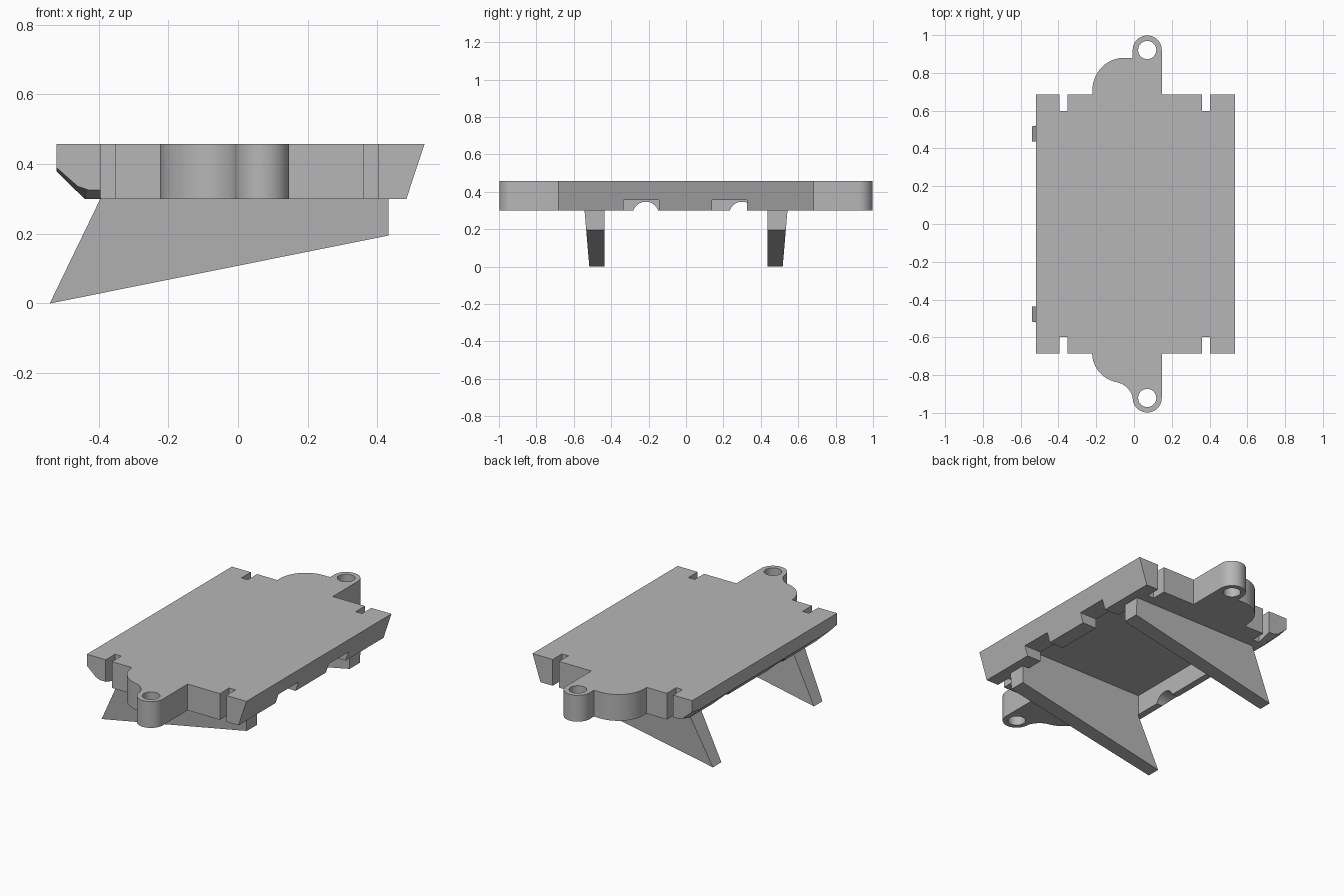
import bpy, bmesh, math
from mathutils import Vector

if "Cube" in bpy.data.objects:
    bpy.data.objects.remove(bpy.data.objects["Cube"], do_unlink=True)

gray = bpy.data.materials.new("plain gray")
gray.use_nodes = True
GRAY = (0.47, 0.47, 0.47, 1)
gray.diffuse_color = GRAY
gray.node_tree.nodes["Principled BSDF"].inputs["Base Color"].default_value = GRAY

LOW, TOP, END = 0.30, 0.457, 0.685
PLACE = {
    "x": lambda u, v, w: Vector((w, u, v)),
    "y": lambda u, v, w: Vector((u, w, v)),
    "z": lambda u, v, w: Vector((u, v, w)),
}


def prism(name, pts, axis, a, b, pts_b=None):
    """Loft an outline along an axis from a to b."""
    bm = bmesh.new()
    put = PLACE[axis]
    first = [bm.verts.new(put(u, v, a)) for u, v in pts]
    last = [bm.verts.new(put(u, v, b)) for u, v in (pts_b or pts)]
    bm.faces.new(first)
    bm.faces.new(last)
    n = len(first)
    for i in range(n):
        j = (i + 1) % n
        bm.faces.new((first[i], first[j], last[j], last[i]))
    bmesh.ops.recalc_face_normals(bm, faces=bm.faces)
    mesh = bpy.data.meshes.new(name)
    bm.to_mesh(mesh)
    bm.free()
    mesh.materials.append(gray)
    ob = bpy.data.objects.new(name, mesh)
    bpy.context.collection.objects.link(ob)
    return ob


def rect(u0, u1, v0, v1):
    return [(u0, v0), (u1, v0), (u1, v1), (u0, v1)]


def arc(cx, cy, r, start, stop, steps=24):
    angles = [math.radians(start + (stop - start) * i / steps) for i in range(steps + 1)]
    return [(cx + r * math.cos(t), cy + r * math.sin(t)) for t in angles]


def cut(target, cutter):
    bpy.context.view_layer.objects.active = target
    mod = target.modifiers.new("cut", "BOOLEAN")
    mod.operation = "DIFFERENCE"
    mod.solver = "EXACT"
    mod.object = cutter
    bpy.ops.object.modifier_apply(modifier=mod.name)
    bpy.data.objects.remove(cutter, do_unlink=True)


def smooth(ob):
    bpy.ops.object.select_all(action="DESELECT")
    ob.select_set(True)
    bpy.context.view_layer.objects.active = ob
    bpy.ops.object.shade_smooth_by_angle(angle=math.radians(30))


# Main plate: slanted on one long side, chamfered on the other
plate = prism("plate", [(-0.52, TOP), (-0.52, 0.378), (-0.44, LOW), (0.483, LOW), (0.535, TOP)],
              "y", -END, END)

# Slots in both ends
for s in (-1, 1):
    for x0, x1 in ((-0.395, -0.353), (0.36, 0.402)):
        cut(plate, prism("slot_cutter", rect(x0, x1, 0.2, 0.6), "y", s * 0.597, s * 0.75))

# Raised, curved underside of the corner tabs
inner = [(-0.56, 0.41), (-0.46, 0.319), (-0.44, 0.299), (-0.37, 0.299), (-0.37, 0.2), (-0.56, 0.2)]
outer = [(-0.56, 0.425), (-0.46, 0.337), (-0.43, 0.327), (-0.37, 0.327), (-0.37, 0.2), (-0.56, 0.2)]
for s in (-1, 1):
    cut(plate, prism("tab_cutter", inner, "y", s * 0.598, s * 0.69, outer))

# Hollow underneath, side notches and cable arches
cut(plate, prism("pocket_cutter", rect(-0.40, 0.39, -0.44, 0.44), "z", 0.2, 0.42))
for y0, y1 in ((-0.335, -0.145), (0.14, 0.327)):
    cut(plate, prism("notch_cutter", rect(y0, y1, 0.2, 0.357), "x", 0.3, 0.7))
for y in (-0.215, 0.3):
    cut(plate, prism("arch_cutter", arc(y, 0.277, 0.07, 0, 352.5, 47), "x", -0.7, -0.2))
smooth(plate)

# Mounting lugs with curved shoulders
HX, HY, R = 0.07, 0.921, 0.077
back = [(HX + R, END)] + arc(HX, HY, R, 0, 180) + [(HX - R, 0.88)]
back += arc(-0.05, 0.71, 0.17, 90, 180) + [(-0.22, END)]
front = [(HX + R, -END)] + arc(HX, -HY, R, 0, -180)
front += arc(-0.115, -0.947, 0.112, 22, 80, 12)
front += arc(-0.062, -0.68, 0.16, 253, 182, 16) + [(-0.22, -END)]
for name, outline, y in (("back_lug", back, HY), ("front_lug", front, -HY)):
    lug = prism(name, outline, "z", LOW, TOP)
    cut(lug, prism("hole_cutter", arc(HX, y, 0.048, 0, 352.5, 47), "z", 0.2, 0.6))
    smooth(lug)

# Wedge-shaped legs, thinner toward the foot
side = [(-0.54, 0), (-0.395, LOW), (0.432, LOW), (0.432, 0.195)]
for name, s in (("front_leg", -1), ("back_leg", 1)):
    leg = prism(name, side, "y", s * 0.437, s * 0.517)
    for v in leg.data.vertices:
        if abs(v.co.y) > 0.5:
            v.co.y += s * 0.085 * v.co.z
